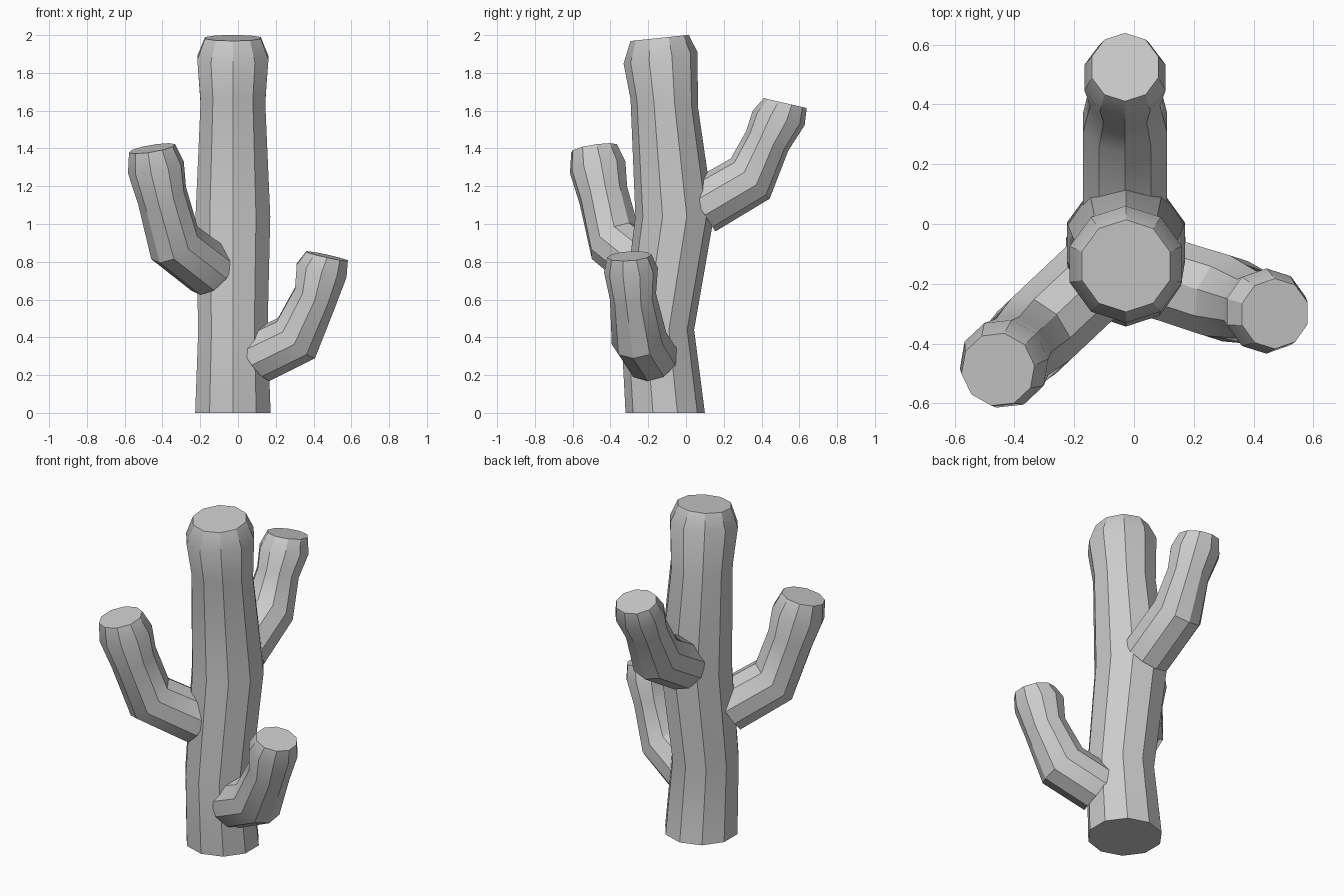
import bpy, bmesh
from math import sin, cos, radians, pi
from mathutils import Vector

if "Cube" in bpy.data.objects:
    bpy.data.objects.remove(bpy.data.objects["Cube"])

SIDES = 10


def sweep(name, origin, azimuth, rings):
    """Ten-sided tube bending in one vertical plane.
    Each ring is (distance along azimuth, height, radius, lean from vertical)."""
    out = Vector((cos(radians(azimuth)), sin(radians(azimuth)), 0))
    side = Vector((-out.y, out.x, 0))
    bm = bmesh.new()
    loops = []
    for dist, z, r, lean in rings:
        t = radians(lean)
        radial = out * cos(t) - Vector((0, 0, sin(t)))
        centre = Vector((origin[0], origin[1], z)) + out * dist
        loops.append([bm.verts.new(centre + r * (radial * cos(2 * pi * k / SIDES)
                                                 + side * sin(2 * pi * k / SIDES)))
                      for k in range(SIDES)])
    for a, b in zip(loops, loops[1:]):
        for k in range(SIDES):
            n = (k + 1) % SIDES
            bm.faces.new((a[k], a[n], b[n], b[k]))
    bm.faces.new(loops[0][::-1])
    bm.faces.new(loops[-1])
    bmesh.ops.recalc_face_normals(bm, faces=bm.faces)
    mesh = bpy.data.meshes.new(name)
    bm.to_mesh(mesh)
    bm.free()
    ob = bpy.data.objects.new(name, mesh)
    bpy.context.collection.objects.link(ob)
    bpy.ops.object.select_all(action='DESELECT')
    ob.select_set(True)
    bpy.context.view_layer.objects.active = ob
    bpy.ops.object.shade_smooth_by_angle(angle=radians(30))
    return ob


# Main stem, wavering front to back
sweep("cactus_trunk", (-0.027, 0), 90, [
    (-0.11, 0.0, 0.21, 0), (-0.15, 0.44, 0.193, 0), (-0.06, 1.04, 0.208, 0),
    (-0.115, 1.64, 0.18, 7), (-0.135, 1.88, 0.198, -9), (-0.14, 1.985, 0.155, -6)])

# Low arm on the right
sweep("right_arm", (0.09, -0.18), -17.5, [
    (0, 0.29, 0.145, 57), (0.23, 0.395, 0.148, 46), (0.335, 0.615, 0.123, 25),
    (0.37, 0.755, 0.143, 15), (0.40, 0.83, 0.118, 13)])

# Middle arm at the front left
sweep("left_arm", (-0.14, -0.19), -136.7, [
    (0, 0.75, 0.15, 57), (0.27, 0.90, 0.15, 45), (0.36, 1.15, 0.135, 25),
    (0.405, 1.30, 0.152, 15), (0.433, 1.40, 0.125, 13)])

# High arm at the back
sweep("back_arm", (-0.03, 0.075), 90, [
    (0, 1.085, 0.148, 57), (0.265, 1.24, 0.148, 46), (0.355, 1.44, 0.123, 25),
    (0.415, 1.56, 0.143, 15), (0.45, 1.64, 0.117, 13)])
